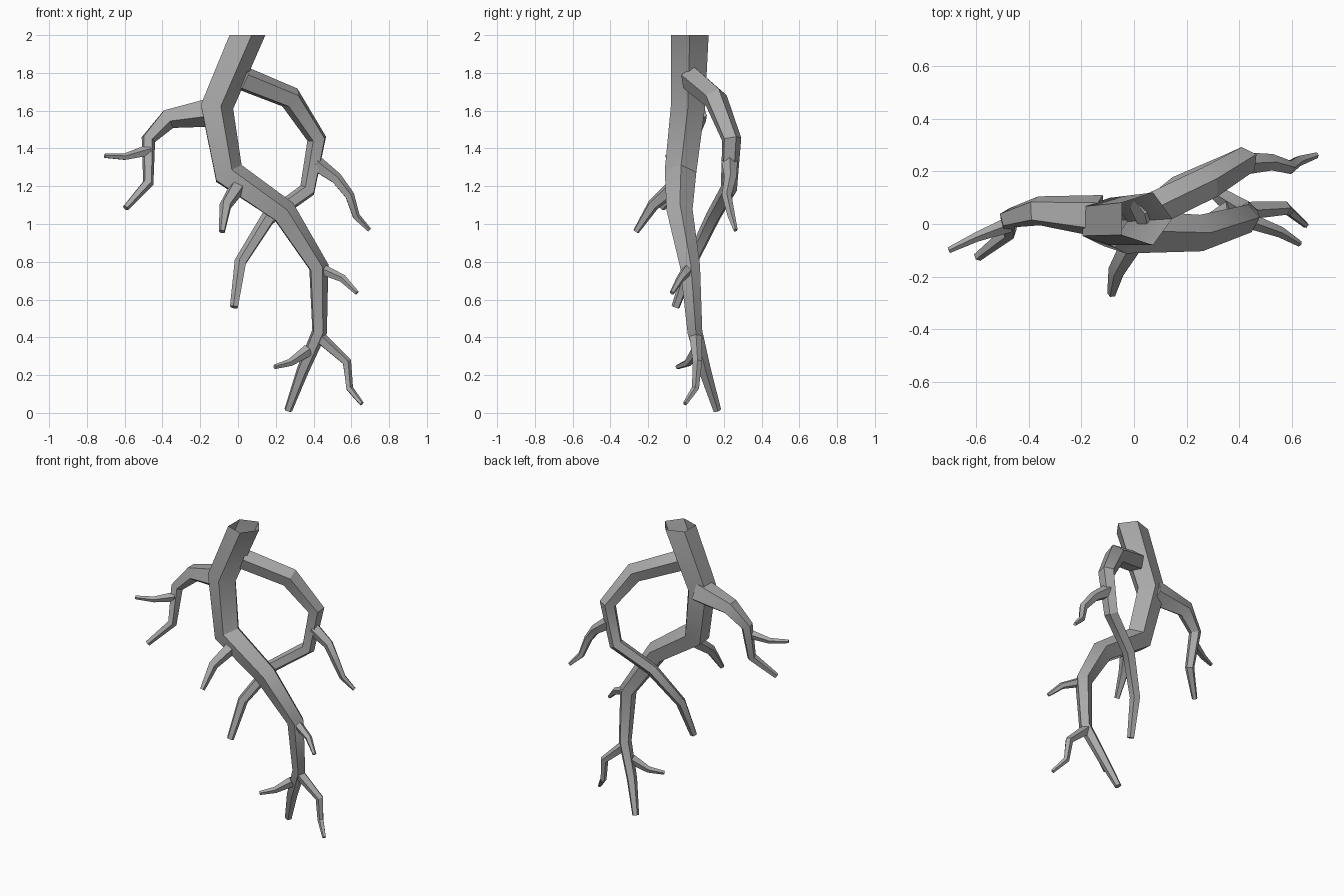
import bpy, bmesh, math
from mathutils import Vector

cube = bpy.data.objects.get("Cube")
if cube:
    bpy.data.objects.remove(cube, do_unlink=True)

grey = bpy.data.materials.new("root grey")
grey.use_nodes = True
COLOUR = (0.4, 0.4, 0.4, 1)
grey.diffuse_color = COLOUR
grey.node_tree.nodes["Principled BSDF"].inputs["Base Color"].default_value = COLOUR

SIDES = 5
UP, DOWN = Vector((0, 0, 1)), Vector((0, 0, -1))


def root(name, path, ref=UP, open_top=False):
    """Five-sided tapering tube through (x, y, z, radius) points."""
    pts = [Vector(p[:3]) for p in path]
    bm = bmesh.new()
    rings = []
    for i, p in enumerate(pts):
        before = (p - pts[i - 1]).normalized() if i else Vector()
        after = (pts[i + 1] - p).normalized() if i < len(pts) - 1 else Vector()
        axis = (before + after).normalized()
        if open_top and i == 0:
            axis = DOWN
        ref = (ref - axis * ref.dot(axis)).normalized()
        side = axis.cross(ref)
        ring = []
        for k in range(SIDES):
            a = math.tau * k / SIDES
            ring.append(bm.verts.new(p + (ref * math.cos(a) + side * math.sin(a)) * path[i][3]))
        rings.append(ring)
    for r, s in zip(rings, rings[1:]):
        for k in range(SIDES):
            n = (k + 1) % SIDES
            bm.faces.new((r[k], r[n], s[n], s[k]))
    bm.faces.new(rings[-1])
    if not open_top:
        bm.faces.new(rings[0][::-1])
    bm.normal_update()
    mesh = bpy.data.meshes.new(name)
    bm.to_mesh(mesh)
    bm.free()
    mesh.materials.append(grey)
    ob = bpy.data.objects.new(name, mesh)
    bpy.context.collection.objects.link(ob)
    bpy.ops.object.select_all(action="DESELECT")
    ob.select_set(True)
    bpy.context.view_layer.objects.active = ob
    bpy.ops.object.shade_smooth_by_angle(angle=math.radians(30))
    return ob


# Main root, open where it was cut at the top
root("main_root", [
    (0.04, 0.02, 2, 0.105), (-0.12, 0.01, 1.62, 0.095), (-0.055, -0.03, 1.265, 0.088),
    (0.24, -0.035, 1.06, 0.073), (0.425, 0.02, 0.77, 0.056), (0.43, 0.045, 0.43, 0.042),
    (0.34, 0.1, 0.22, 0.034), (0.265, 0.165, 0.013, 0.022)], Vector((1, 0, 0)), True)

# Large looping branch
root("loop_branch", [
    (0.02, 0.03, 1.77, 0.068), (0.28, 0.155, 1.665, 0.065), (0.42, 0.24, 1.45, 0.054),
    (0.37, 0.225, 1.18, 0.046), (0.16, 0.14, 1.03, 0.041), (0.015, 0.03, 0.8, 0.034),
    (-0.02, -0.055, 0.56, 0.023)])

# Side branch and its twig
root("side_branch", [
    (-0.13, 0.03, 1.6, 0.085), (-0.37, 0.05, 1.56, 0.058), (-0.475, 0.022, 1.45, 0.04),
    (-0.475, -0.03, 1.22, 0.03), (-0.595, -0.125, 1.085, 0.018)], DOWN)
root("side_twig", [
    (-0.47, 0.0, 1.39, 0.032), (-0.6, -0.05, 1.355, 0.019), (-0.705, -0.1, 1.36, 0.012)])

# Small twigs
root("front_twig", [
    (0.0, -0.06, 1.2, 0.045), (-0.065, -0.175, 1.1, 0.033), (-0.085, -0.265, 0.96, 0.017)])
root("loop_twig", [
    (0.41, 0.23, 1.32, 0.045), (0.52, 0.235, 1.24, 0.033), (0.59, 0.215, 1.15, 0.027),
    (0.625, 0.24, 1.04, 0.021), (0.695, 0.262, 0.968, 0.012)])
root("middle_twig", [
    (0.43, 0.015, 0.765, 0.032), (0.555, -0.03, 0.71, 0.022), (0.63, -0.075, 0.635, 0.012)])
root("lower_outer_twig", [
    (0.42, 0.05, 0.41, 0.036), (0.575, 0.06, 0.27, 0.026), (0.59, 0.05, 0.13, 0.02),
    (0.655, -0.005, 0.048, 0.012)])
root("lower_inner_twig", [
    (0.37, 0.06, 0.33, 0.034), (0.275, 0.01, 0.265, 0.021), (0.195, -0.045, 0.243, 0.013)])
